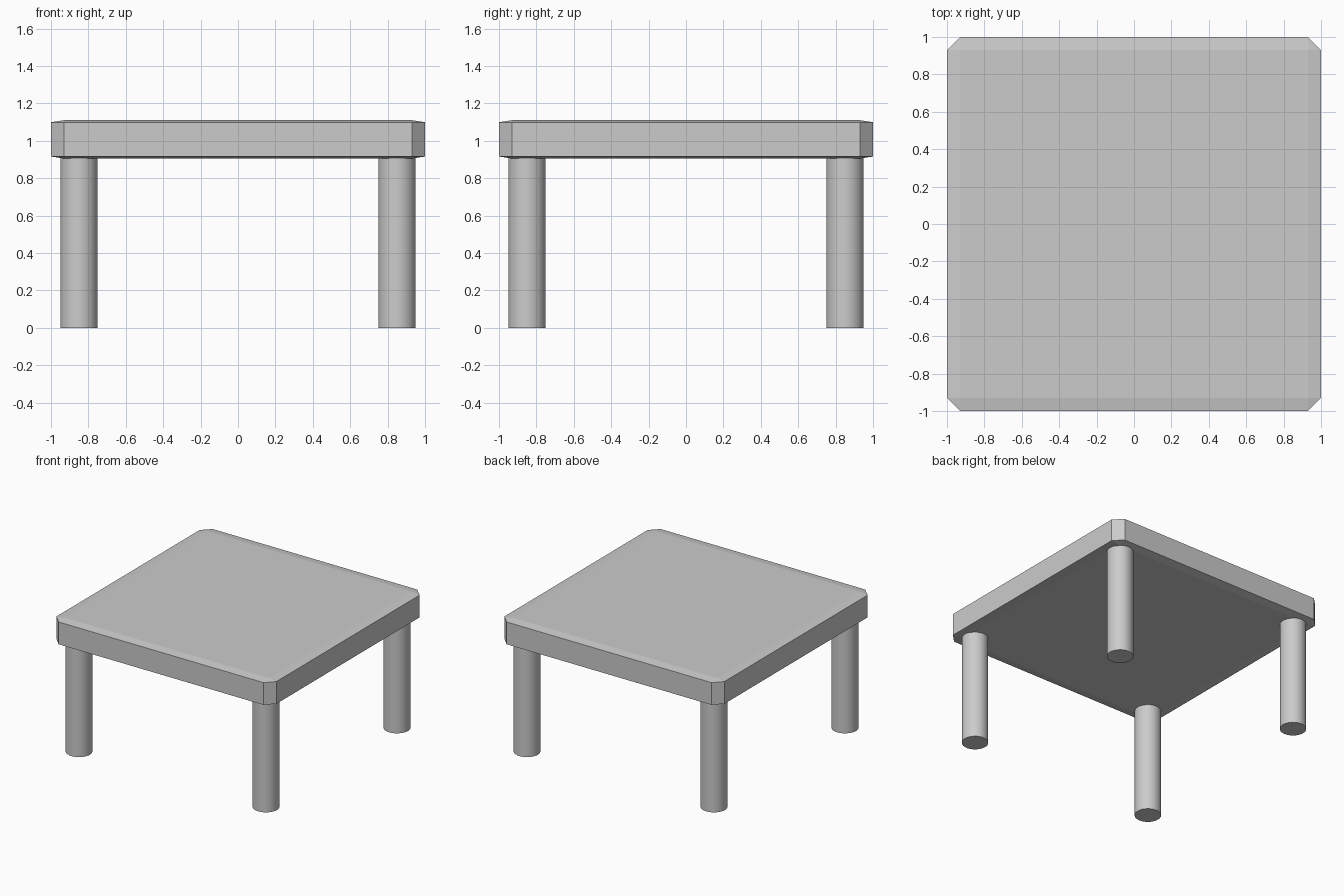
import bpy
import bmesh
import math

if "Cube" in bpy.data.objects:
    bpy.data.objects.remove(bpy.data.objects["Cube"])

TOP_MID, TOP_HALF, EDGE_HALF = 1.0075, 0.1025, 0.0915

# Tabletop: chamfered cube flattened into a slab with shallow sloped rims
bm = bmesh.new()
bmesh.ops.create_cube(bm, size=2)
bmesh.ops.bevel(bm, geom=bm.edges[:], offset=0.07, offset_type='OFFSET',
                segments=1, profile=0.5, affect='EDGES')
for v in bm.verts:
    half = TOP_HALF if abs(v.co.z) > 0.97 else EDGE_HALF
    v.co.z = TOP_MID + math.copysign(half, v.co.z)
bmesh.ops.recalc_face_normals(bm, faces=bm.faces[:])
mesh = bpy.data.meshes.new("tabletop")
bm.to_mesh(mesh)
bm.free()
bpy.context.collection.objects.link(bpy.data.objects.new("tabletop", mesh))

# Four round legs, running slightly into the tabletop
LEG_HEIGHT = 0.93
for side, x in (("left", -0.85), ("right", 0.85)):
    for end, y in (("front", -0.85), ("back", 0.85)):
        bpy.ops.mesh.primitive_cylinder_add(vertices=32, radius=0.1, depth=LEG_HEIGHT,
                                            location=(x, y, LEG_HEIGHT / 2))
        bpy.context.object.name = f"{end}_{side}_leg"
        bpy.ops.object.shade_smooth_by_angle(angle=math.radians(30))
